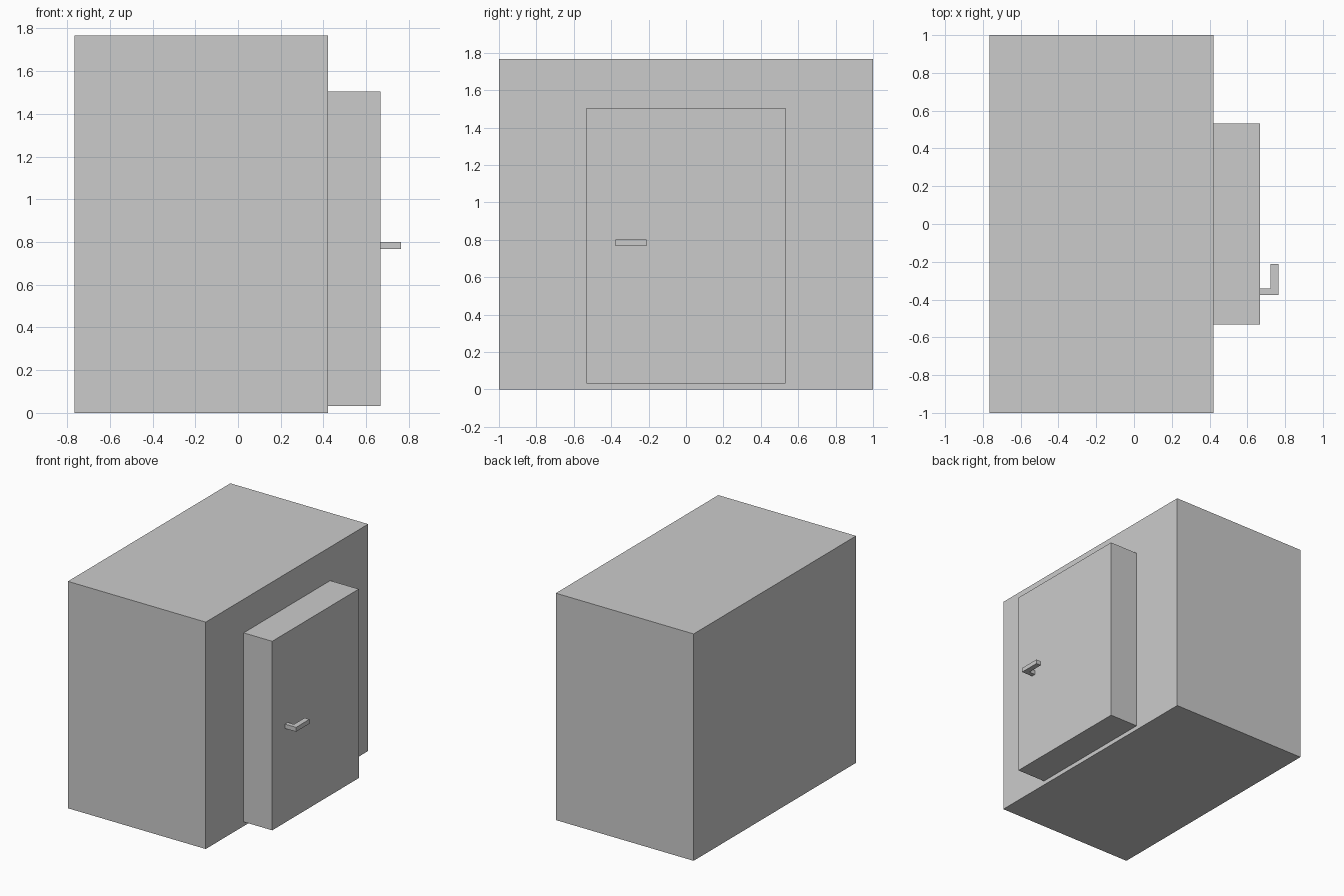
import bpy, bmesh

if "Cube" in bpy.data.objects:
    bpy.data.objects.remove(bpy.data.objects["Cube"])


def prism(name, outline, z0, z1):
    """Extrude a flat xy outline from z0 up to z1."""
    bm = bmesh.new()
    base = bm.faces.new([bm.verts.new((x, y, z0)) for x, y in outline])
    top = bmesh.ops.extrude_face_region(bm, geom=[base])
    verts = [g for g in top["geom"] if isinstance(g, bmesh.types.BMVert)]
    bmesh.ops.translate(bm, verts=verts, vec=(0, 0, z1 - z0))
    bmesh.ops.recalc_face_normals(bm, faces=bm.faces)
    mesh = bpy.data.meshes.new(name)
    bm.to_mesh(mesh)
    bm.free()
    obj = bpy.data.objects.new(name, mesh)
    bpy.context.collection.objects.link(obj)
    return obj


def rect(x0, x1, y0, y1):
    return [(x0, y0), (x1, y0), (x1, y1), (x0, y1)]


# Main cabinet body
prism("cabinet_body", rect(-0.766, 0.422, -1, 1), 0, 1.768)

# Thick door standing proud of the right side
prism("door", rect(0.422, 0.668, -0.533, 0.533), 0.033, 1.506)

# L-shaped lever handle: short stem, then a grip along y
handle = [(0.668, -0.376), (0.764, -0.376), (0.764, -0.211),
          (0.722, -0.211), (0.722, -0.342), (0.668, -0.342)]
prism("door_handle", handle, 0.767, 0.801)
